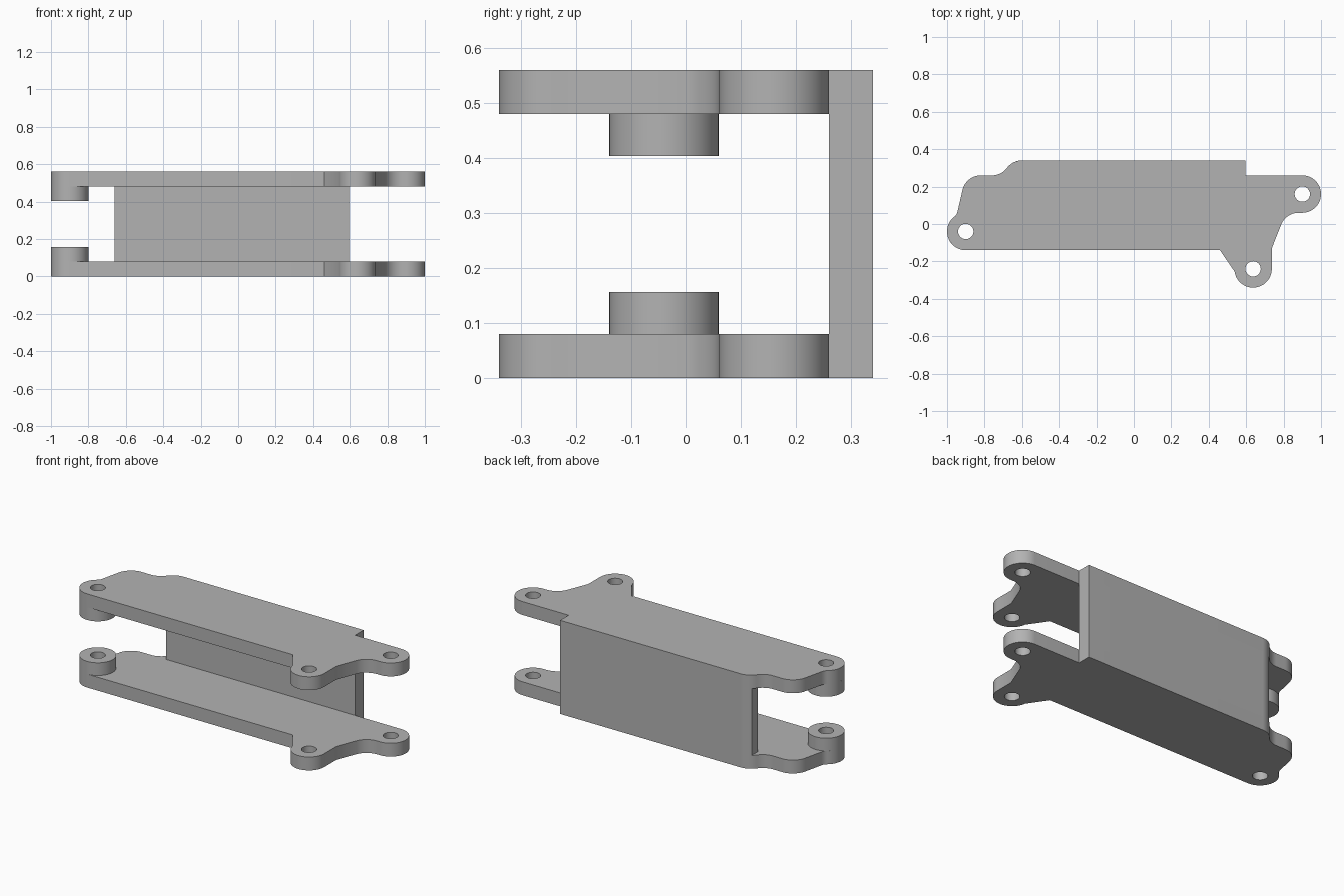
import bpy
from math import cos, sin, radians

cube = bpy.data.objects.get("Cube")
if cube:
    bpy.data.objects.remove(cube, do_unlink=True)

grey = bpy.data.materials.new("plain grey")
grey.use_nodes = True
colour = (0.45, 0.45, 0.45, 1)
grey.diffuse_color = colour
grey.node_tree.nodes["Principled BSDF"].inputs["Base Color"].default_value = colour

R, HOLE = 0.1, 0.041
PLATE, HEIGHT, BOSS = 0.08, 0.56, 0.076
PIVOT, REAR_EAR, FRONT_EAR = (-0.9, -0.04), (0.9, 0.16), (0.637, -0.24)
SHOULDER = (-0.6, 0.24)


def arc(centre, start, end, radius=R, steps=14):
    """Points along an arc, angles in degrees."""
    angles = [radians(start + (end - start) * i / steps) for i in range(steps + 1)]
    return [(centre[0] + radius * cos(a), centre[1] + radius * sin(a)) for a in angles]


def hole(centre):
    return arc(centre, 0, 360, HOLE, 32)[:-1]


def extrude(name, loops, z0, z1):
    """Filled outline with holes, raised from z0 to z1."""
    curve = bpy.data.curves.new(name, "CURVE")
    curve.dimensions, curve.fill_mode = "2D", "BOTH"
    curve.extrude = (z1 - z0) / 2
    for loop in loops:
        spline = curve.splines.new("POLY")
        spline.points.add(len(loop) - 1)
        for point, (x, y) in zip(spline.points, loop):
            point.co = (x, y, 0, 1)
        spline.use_cyclic_u = True
    obj = bpy.data.objects.new(name, curve)
    bpy.context.collection.objects.link(obj)
    obj.location.z = (z0 + z1) / 2
    bpy.ops.object.select_all(action="DESELECT")
    obj.select_set(True)
    bpy.context.view_layer.objects.active = obj
    bpy.ops.object.convert(target="MESH")
    obj = bpy.context.object
    bpy.ops.object.mode_set(mode="EDIT")
    bpy.ops.mesh.select_all(action="SELECT")
    bpy.ops.mesh.remove_doubles(threshold=0.0005)
    bpy.ops.mesh.normals_make_consistent(inside=False)
    bpy.ops.object.mode_set(mode="OBJECT")
    bpy.ops.object.shade_smooth_by_angle(angle=radians(25))
    obj.data.materials.clear()
    obj.data.materials.append(grey)
    return obj


# Side plate outline, clockwise from the rear step
outline = [(0.595, 0.34), (0.595, 0.26)]
outline += arc(REAR_EAR, 90, -90, steps=28)          # rear ear
outline += arc((0.88, -0.04), 90, 157)               # hollow between the ears
outline += [(0.737, -0.13)]
outline += arc(FRONT_EAR, 0, -172, steps=28)         # front ear
outline += [(0.46, -0.14)]
outline += arc(PIVOT, -90, -236, steps=24)           # pivot end
outline += [(-0.948, 0.055), (-0.944, 0.068)]
outline += arc((-0.82, 0.16), 168, 90)               # rounded corner
outline += arc((-0.76, 0.36), -90, -36.87)           # S-shaped step
outline += arc(SHOULDER, 143.13, 90)[1:]

plate = [outline, hole(PIVOT), hole(REAR_EAR), hole(FRONT_EAR)]
boss = [arc(PIVOT, 0, 360, steps=48)[:-1], hole(PIVOT)]

extrude("lower_plate", plate, 0, PLATE)
extrude("upper_plate", plate, HEIGHT - PLATE, HEIGHT)
extrude("lower_pivot_boss", boss, PLATE, PLATE + BOSS)
extrude("upper_pivot_boss", boss, HEIGHT - PLATE - BOSS, HEIGHT - PLATE)

# Back wall joining the plates, following their rounded shoulder
wall = [(0.595, 0.34), (0.595, 0.26), (-0.66, 0.26)] + arc(SHOULDER, 126.87, 90)
extrude("back_wall", [wall], PLATE, HEIGHT - PLATE)
